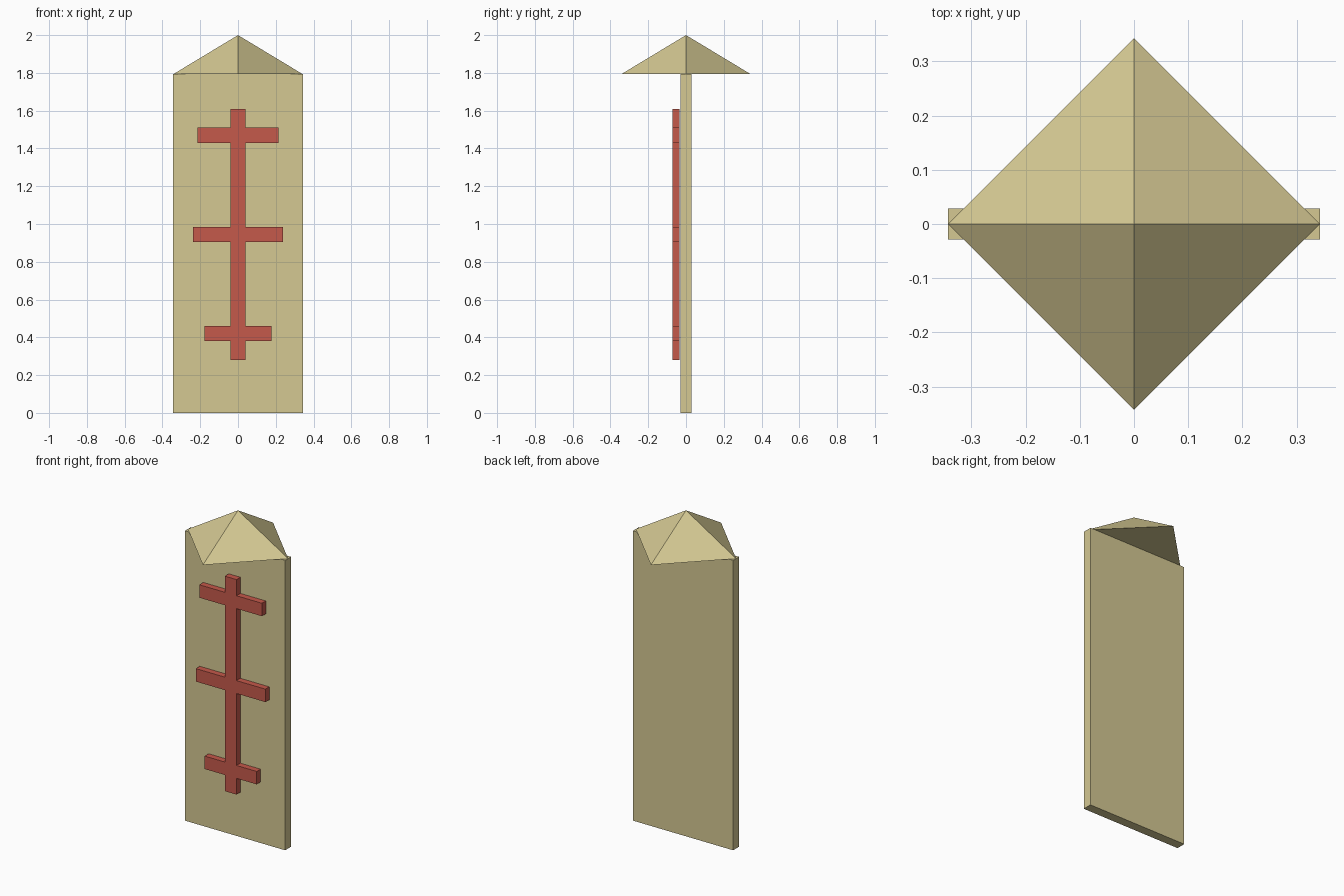
import bpy
import bmesh

if "Cube" in bpy.data.objects:
    bpy.data.objects.remove(bpy.data.objects["Cube"])

HALF_W = 0.343      # half width of the board and radius of the cap
BOARD_TOP = 1.793


def material(name, rgb):
    m = bpy.data.materials.new(name)
    m.diffuse_color = (*rgb, 1.0)
    m.use_nodes = True
    m.node_tree.nodes["Principled BSDF"].inputs["Base Color"].default_value = m.diffuse_color
    return m


def finish(name, bm, mat):
    bmesh.ops.recalc_face_normals(bm, faces=bm.faces)
    me = bpy.data.meshes.new(name)
    bm.to_mesh(me)
    bm.free()
    me.materials.append(mat)
    ob = bpy.data.objects.new(name, me)
    bpy.context.collection.objects.link(ob)
    return ob


def extrude_profile(name, points, y0, y1, mat):
    """Extrude an x/z outline from y0 to y1."""
    bm = bmesh.new()
    face = bm.faces.new([bm.verts.new((x, y0, z)) for x, z in points])
    ext = bmesh.ops.extrude_face_region(bm, geom=[face])
    moved = [v for v in ext["geom"] if isinstance(v, bmesh.types.BMVert)]
    bmesh.ops.translate(bm, verts=moved, vec=(0, y1 - y0, 0))
    return finish(name, bm, mat)


wood = material("pale_wood", (0.66, 0.58, 0.29))
red = material("red_paint", (0.56, 0.10, 0.07))

# Flat upright board
extrude_profile("board", [(-HALF_W, 0), (HALF_W, 0),
                          (HALF_W, BOARD_TOP), (-HALF_W, BOARD_TOP)],
                -0.029, 0.029, wood)

# Four-sided pyramid cap, corners on the x and y axes
bm = bmesh.new()
apex = bm.verts.new((0, 0, 2.0))
base = [bm.verts.new((x * HALF_W, y * HALF_W, BOARD_TOP))
        for x, y in ((1, 0), (0, 1), (-1, 0), (0, -1))]
bm.faces.new(base)
for i in range(4):
    bm.faces.new((base[i], base[(i + 1) % 4], apex))
finish("pyramid_cap", bm, wood)

# Raised front ornament: a stem crossed by three bars (half width, centre z)
STEM, HALF_BAR = 0.04, 0.04
right = [(STEM, 0.28)]
for half, z in ((0.178, 0.42), (0.238, 0.945), (0.214, 1.47)):
    right += [(STEM, z - HALF_BAR), (half, z - HALF_BAR),
              (half, z + HALF_BAR), (STEM, z + HALF_BAR)]
right.append((STEM, 1.61))
left = [(-x, z) for x, z in reversed(right)]
extrude_profile("crossbar_ornament", right + left, -0.072, -0.034, red)
